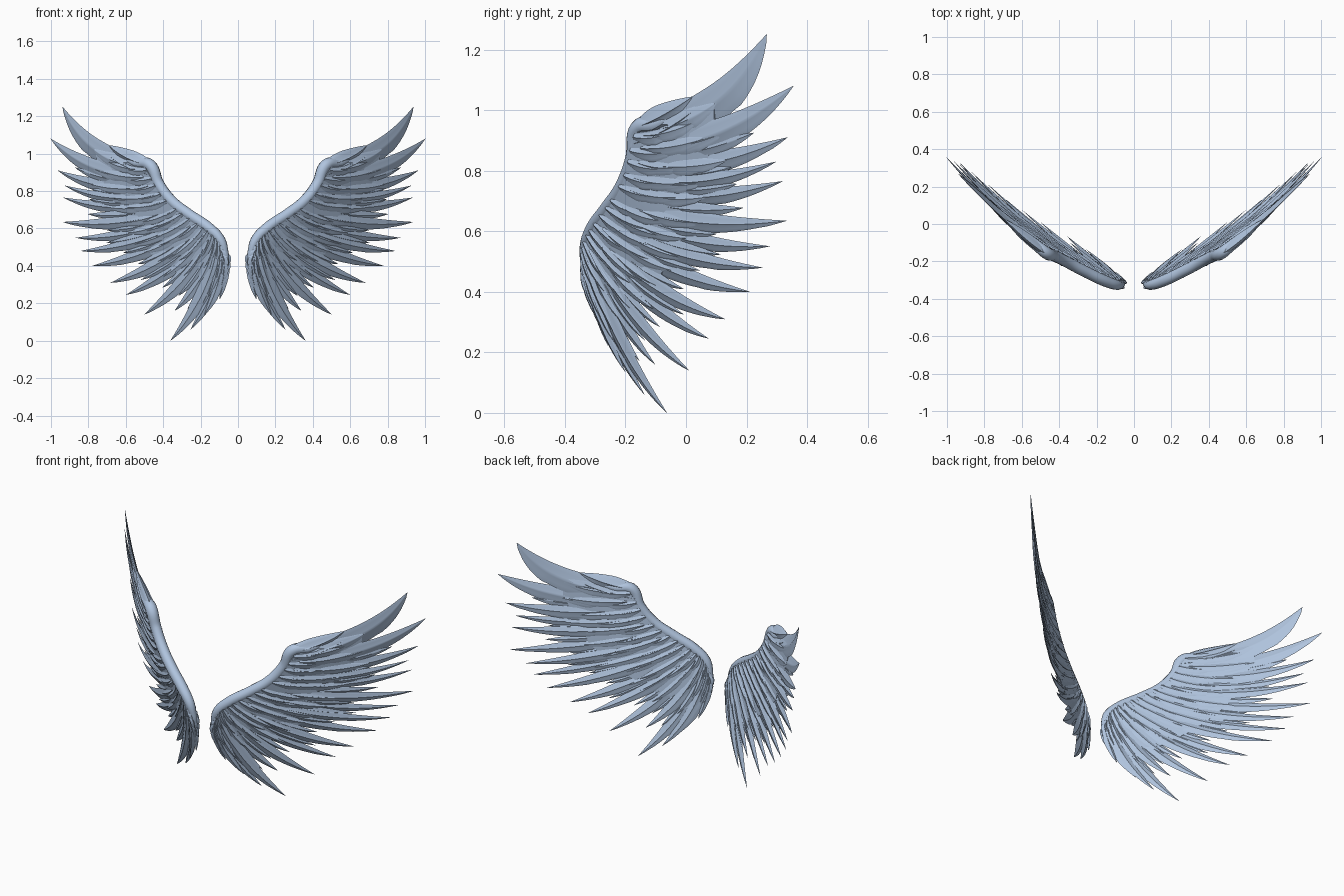
import bpy, bmesh, math, random
from mathutils import Vector

random.seed(4)
if "Cube" in bpy.data.objects:
    bpy.data.objects.remove(bpy.data.objects["Cube"], do_unlink=True)

steel = bpy.data.materials.new("pale steel blue")
steel.use_nodes = True
colour = (0.434, 0.552, 0.73, 1)
steel.diffuse_color = colour
steel.node_tree.nodes["Principled BSDF"].inputs["Base Color"].default_value = colour

# Main feathers from the top tip round to the root: base x, z, tip x, z, bend, half width
QUILLS = [
    (.48, .93, .94, 1.25, .085, .064), (.45, .88, 1.0, 1.08, .065, .054),
    (.43, .84, .965, .91, .05, .044), (.40, .79, .925, .83, .045, .034),
    (.365, .75, .935, .765, .045, .038), (.32, .71, .935, .635, .04, .042),
    (.28, .68, .87, .55, .04, .038), (.24, .655, .84, .48, .04, .038),
    (.205, .63, .78, .40, .04, .041), (.17, .605, .68, .31, .04, .043),
    (.145, .59, .60, .245, .04, .040), (.125, .57, .50, .14, .04, .042),
    (.11, .55, .34, .16, .035, .040), (.095, .53, .36, .0, .045, .043),
    (.085, .51, .255, .06, .04, .038), (.075, .48, .18, .135, .025, .032),
    (.065, .45, .10, .22, .01, .022)]
LAST = len(QUILLS) - 1


def on_wing(p, lift=0):
    """Place a flat (x, z) point on the swept wing surface, raised along its normal."""
    x, z = p
    y = -.265 + .47 * x + .27 * x * x - .2 * z + .09 * x * x * z
    normal = Vector((-.47 - .7 * x, 1, .2)).normalized()
    return Vector((x, y, z)) + normal * lift


def arc(a, b, bend, t):
    """Point and side direction on a curved quill from a to b."""
    d = b - a
    side = Vector((d.y, -d.x)).normalized()
    mid = (a + b) / 2 + side * bend * 2
    point = a * (1 - t) ** 2 + mid * 2 * t * (1 - t) + b * t * t
    tangent = ((mid - a) * (1 - t) + (b - mid) * t).normalized()
    return point, Vector((tangent.y, -tangent.x))


def fan(k, t):
    """Point at t along the quill at fractional position k in the fan."""
    i = min(int(k), LAST - 1)
    p, q = [arc(Vector(f[:2]), Vector(f[2:4]), f[4], t)[0] for f in QUILLS[i:i + 2]]
    return p.lerp(q, k - i)


# Half cross-section of a feather with a raised central shaft
VANE = [(-1, 0), (-.6, .65), (-.14, .8), (0, 1.1), (.14, .8), (.6, .65), (1, 0)]
SECTION = VANE + [(u, -h) for u, h in VANE[-2:0:-1]]


def bridge(bm, rings):
    n = len(rings[0])
    for r, s in zip(rings, rings[1:]):
        for j in range(n):
            bm.faces.new((r[j], r[(j + 1) % n], s[(j + 1) % n], s[j]))
    bm.faces.new(rings[0])
    bm.faces.new(rings[-1])


def feather(bm, a, b, bend, width, thick, lift=0, tilt=.07):
    rings, steps = [], 20
    phase = random.random()
    for i in range(steps + 1):
        t = i / steps
        p, side = arc(a, b, bend, t)
        swell = .45 + .55 * math.sin(min(t / .5, 1) * math.pi / 2)
        w = width * swell * (1.01 - t ** 3)
        h = thick * (1.03 - t ** 3)
        ragged = 1 - .1 * ((t * 3 + phase) % 1)
        ring = []
        for u, v in SECTION:
            edge = w * u * (ragged if u > 0 else 1)
            ring.append(bm.verts.new(on_wing(p + side * edge,
                                             lift * (1 - .4 * t) + v * h + tilt * edge)))
        rings.append(ring)
    bridge(bm, rings)


def finish(name, bm):
    bmesh.ops.recalc_face_normals(bm, faces=bm.faces[:])
    mesh = bpy.data.meshes.new(name)
    bm.to_mesh(mesh)
    bm.free()
    ob = bpy.data.objects.new(name, mesh)
    add(ob)
    bpy.ops.object.select_all(action='DESELECT')
    ob.select_set(True)
    bpy.context.view_layer.objects.active = ob
    bpy.ops.object.shade_smooth_by_angle(angle=math.radians(60))


def add(ob):
    bpy.context.collection.objects.link(ob)
    ob.data.materials.append(steel)
    ob.modifiers.new("both_wings", 'MIRROR')


# Long flight feathers
bm = bmesh.new()
for i, (x, z, tx, tz, bend, width) in enumerate(QUILLS):
    feather(bm, Vector((x, z)), Vector((tx, tz)), bend, width, .012, .004 * (-1) ** i)
finish("flight_feathers", bm)

# Shorter feathers filling the gaps
bm = bmesh.new()
for i in range(1, LAST):
    k = i + .5
    feather(bm, fan(k, .2), fan(k, random.uniform(.66, .8)), .015,
            .034 - .001 * i, .009, -.003)
finish("gap_feathers", bm)

# Solid wing palm, thick at the arm and thin where the feathers spread
bm = bmesh.new()
rings = []
REACH = .5
for i in range(LAST * 2 + 1):
    k = i / 2
    ts = [REACH * j / 8 for j in range(9)]
    ring = []
    for sign, order in ((1, ts), (-1, ts[::-1])):
        for t in order:
            half = (.006 + .024 * (1 - t / REACH)) * (1 - .3 * k / LAST)
            ring.append(bm.verts.new(on_wing(fan(k, t), sign * half)))
    rings.append(ring)
bridge(bm, rings)
finish("wing_palm", bm)

# Overlapping rows of coverts on the front and the back
ROWS = [("long", .16, .58, .036, .012), ("middle", .06, .42, .034, .02),
        ("short", .0, .26, .032, .025)]
for face, sign in (("front", -1), ("back", 1)):
    for row, start, end, width, lift in ROWS:
        bm = bmesh.new()
        for i in range(LAST + 1):
            k = min(i * .98 + random.uniform(0, .3), LAST - .4)
            feather(bm, fan(k, start), fan(k, end + random.uniform(-.06, .06)),
                    .012, width * (1 - .45 * k / LAST), .01,
                    sign * lift * (1 - .3 * k / LAST), .08 * sign)
        finish(f"{row}_coverts_{face}", bm)

# Pointed coverts sweeping back from the wrist
bm = bmesh.new()
feather(bm, Vector((.46, .94)), Vector((.69, 1.045)), .012, .046, .026)
feather(bm, Vector((.45, .89)), Vector((.73, 1.03)), .02, .05, .026)
finish("wrist_coverts", bm)

# Rounded arm along the leading edge: x, z, radius
ARM = [(.06, .40, .012), (.07, .47, .02), (.095, .54, .027), (.155, .602, .03),
       (.265, .677, .03), (.355, .747, .03), (.425, .84, .03),
       (.47, .938, .033), (.54, .95, .028), (.62, .985, .01)]
curve = bpy.data.curves.new("leading_arm", 'CURVE')
curve.dimensions = '3D'
curve.bevel_depth = 1
curve.bevel_resolution = 4
curve.resolution_u = 8
curve.use_fill_caps = True
spline = curve.splines.new('BEZIER')
spline.bezier_points.add(len(ARM) - 1)
for point, (x, z, radius) in zip(spline.bezier_points, ARM):
    point.co = on_wing((x, z))
    point.radius = radius
    point.handle_left_type = point.handle_right_type = 'AUTO'
add(bpy.data.objects.new("leading_arm", curve))
